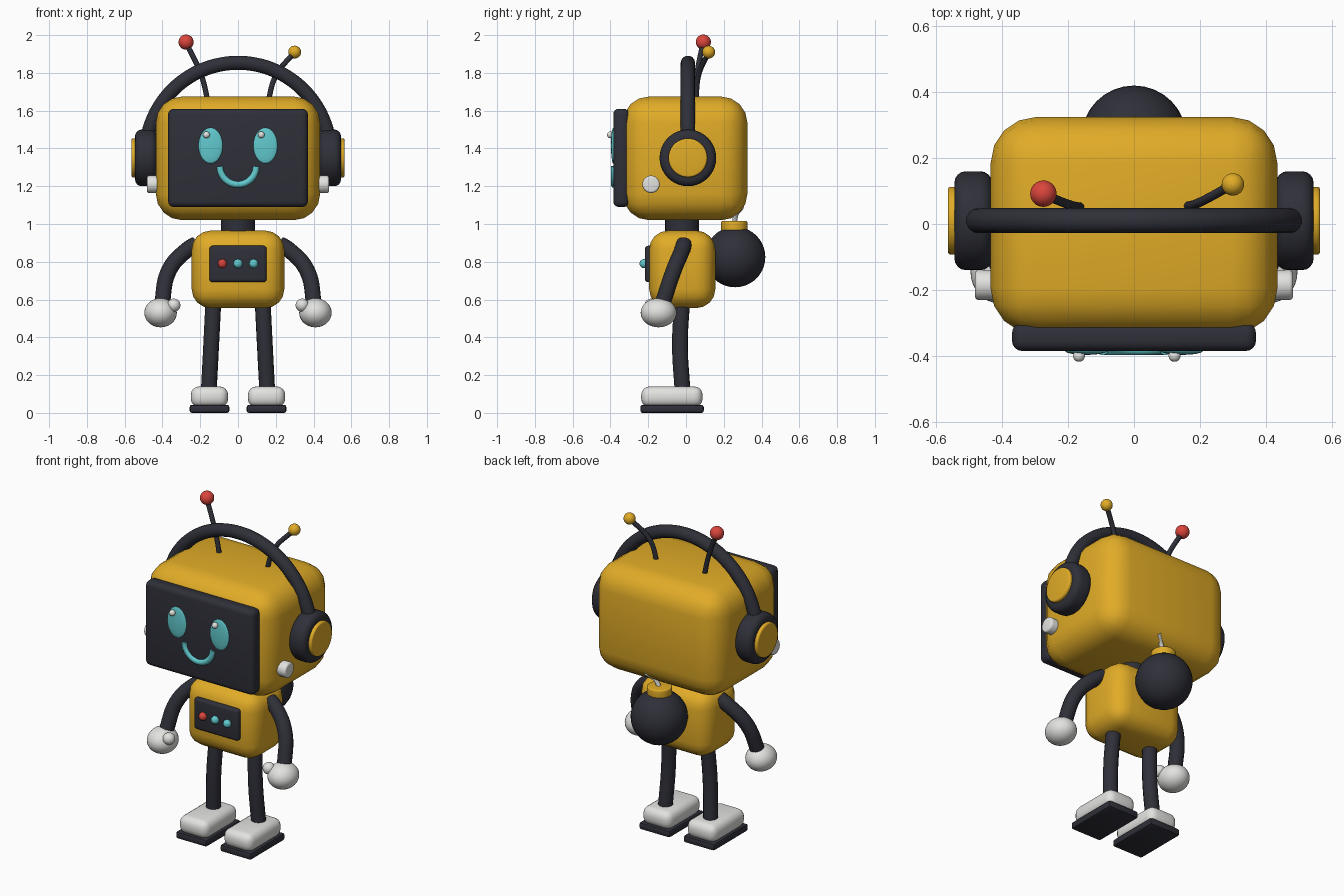
import bpy, bmesh, math
from mathutils import Matrix

cube = bpy.data.objects.get("Cube")
if cube:
    bpy.data.objects.remove(cube, do_unlink=True)


def material(name, rgb):
    m = bpy.data.materials.new(name)
    m.use_nodes = True
    m.diffuse_color = (*rgb, 1)
    node = next(n for n in m.node_tree.nodes if n.type == 'BSDF_PRINCIPLED')
    node.inputs["Base Color"].default_value = (*rgb, 1)
    node.inputs["Roughness"].default_value = 0.6
    return m


YELLOW = material("golden yellow", (0.75, 0.41, 0.02))
DARK = material("charcoal", (0.028, 0.029, 0.04))
WHITE = material("off white", (0.76, 0.76, 0.74))
RED = material("red", (0.7, 0.06, 0.045))
TEAL = material("teal", (0.12, 0.59, 0.62))


def finish(name, mesh, mat):
    mesh.materials.clear()
    mesh.materials.append(mat)
    ob = bpy.data.objects.new(name, mesh)
    bpy.context.collection.objects.link(ob)
    bpy.ops.object.select_all(action='DESELECT')
    ob.select_set(True)
    bpy.context.view_layer.objects.active = ob
    bpy.ops.object.shade_smooth_by_angle(angle=math.radians(35))
    return ob


def from_bmesh(name, bm, mat):
    mesh = bpy.data.meshes.new(name)
    bm.to_mesh(mesh)
    bm.free()
    return finish(name, mesh, mat)


def box(name, mat, xs, ys, zs, radius, segments=4):
    """Rounded box from its limits on each axis."""
    bm = bmesh.new()
    bmesh.ops.create_cube(bm, size=1)
    for v in bm.verts:
        for i, (lo, hi) in enumerate((xs, ys, zs)):
            v.co[i] = lo if v.co[i] < 0 else hi
    bmesh.ops.bevel(bm, geom=bm.edges[:], offset=radius, segments=segments,
                    profile=0.5, affect='EDGES', clamp_overlap=True)
    return from_bmesh(name, bm, mat)


def ball(name, mat, centre, radii):
    if not isinstance(radii, tuple):
        radii = (radii,) * 3
    bm = bmesh.new()
    bmesh.ops.create_uvsphere(bm, u_segments=32, v_segments=20, radius=1)
    bm.transform(Matrix.Translation(centre) @ Matrix.Diagonal((*radii, 1)))
    return from_bmesh(name, bm, mat)


def drum(name, mat, centre, radius, depth, rim, axis='Z'):
    """Cylinder with rounded rims, along X or Z."""
    bm = bmesh.new()
    bmesh.ops.create_cone(bm, cap_ends=True, segments=40, radius1=radius,
                          radius2=radius, depth=depth)
    rims = [e for e in bm.edges if any(len(f.verts) > 4 for f in e.link_faces)]
    if rim:
        bmesh.ops.bevel(bm, geom=rims, offset=rim, segments=4,
                        profile=0.5, affect='EDGES')
    turn = Matrix.Rotation(math.pi / 2, 4, 'Y') if axis == 'X' else Matrix()
    bm.transform(Matrix.Translation(centre) @ turn)
    return from_bmesh(name, bm, mat)


def tube(name, mat, points, radius):
    """Capped round tube along a smooth path."""
    curve = bpy.data.curves.new(name + "_path", 'CURVE')
    curve.dimensions = '3D'
    curve.bevel_depth = radius
    curve.bevel_resolution = 5
    curve.use_fill_caps = True
    spline = curve.splines.new('BEZIER')
    spline.resolution_u = 10
    spline.bezier_points.add(len(points) - 1)
    for bp, p in zip(spline.bezier_points, points):
        bp.co = p
        bp.handle_left_type = bp.handle_right_type = 'AUTO'
    temp = bpy.data.objects.new(name + "_path", curve)
    bpy.context.collection.objects.link(temp)
    bpy.context.view_layer.update()
    dg = bpy.context.evaluated_depsgraph_get()
    mesh = bpy.data.meshes.new_from_object(temp.evaluated_get(dg))
    bpy.data.objects.remove(temp, do_unlink=True)
    mesh.name = name
    return finish(name, mesh, mat)


def arc(radius, y, z, start, end, steps):
    angles = [start + (end - start) * i / steps for i in range(steps + 1)]
    return [(radius * math.cos(a), y, z + radius * math.sin(a)) for a in angles]


# Head, neck and torso
box("head", YELLOW, (-0.435, 0.435), (-0.335, 0.325), (1.02, 1.675), 0.14)
box("face_screen", DARK, (-0.37, 0.37), (-0.385, -0.3), (1.09, 1.61), 0.03)
drum("neck", DARK, (0, -0.02, 0.99), 0.09, 0.14, 0)
box("torso", YELLOW, (-0.245, 0.245), (-0.195, 0.155), (0.555, 0.965), 0.1)

# Face
tube("smile", TEAL, arc(0.096, -0.38, 1.305, math.pi, 2 * math.pi, 12), 0.018)
for side, x in (("right", -0.145), ("left", 0.145)):
    ball(side + "_eye", TEAL, (x, -0.385, 1.415), (0.064, 0.012, 0.094))
    ball(side + "_eye_glint", WHITE, (x - 0.022, -0.4, 1.472), 0.018)

# Chest panel with lights
box("chest_panel", DARK, (-0.152, 0.152), (-0.218, -0.17), (0.692, 0.885), 0.018)
for name, mat, x in (("red", RED, -0.083), ("middle", TEAL, 0), ("end", TEAL, 0.083)):
    ball(name + "_light", mat, (x, -0.222, 0.79), 0.024)

# Headphones
tube("headband", DARK, arc(0.488, 0.01, 1.365, 0, math.pi, 16), 0.038)

# Paired parts
for side, s in (("right", -1), ("left", 1)):
    drum(side + "_ear_cup", DARK, (s * 0.488, 0.01, 1.35), 0.15, 0.114, 0.035, 'X')
    drum(side + "_ear_cap", YELLOW, (s * 0.54, 0.01, 1.35), 0.103, 0.05, 0.01, 'X')
    drum(side + "_knob", WHITE, (s * 0.445, -0.185, 1.21), 0.046, 0.075, 0.012, 'X')
    tube(side + "_arm", DARK, [(s * 0.22, -0.01, 0.895), (s * 0.27, -0.02, 0.863),
                               (s * 0.365, -0.065, 0.755), (s * 0.405, -0.13, 0.56)], 0.042)
    ball(side + "_hand", WHITE, (s * 0.41, -0.145, 0.53), (0.086, 0.095, 0.077))
    ball(side + "_thumb", WHITE, (s * 0.34, -0.185, 0.57), 0.035)
    tube(side + "_leg", DARK, [(s * 0.13, -0.02, 0.6), (s * 0.142, -0.032, 0.36),
                               (s * 0.155, -0.018, 0.11)], 0.042)
    foot = sorted((s * 0.052, s * 0.25))
    box(side + "_shoe", WHITE, foot, (-0.237, 0.088), (0.03, 0.14), 0.045)
    sole = sorted((s * 0.046, s * 0.256))
    box(side + "_sole", DARK, sole, (-0.242, 0.094), (0, 0.043), 0.012, 2)

# Antennas
tube("right_antenna", DARK, [(-0.155, 0.05, 1.63), (-0.195, 0.058, 1.79),
                             (-0.275, 0.09, 1.96)], 0.014)
ball("right_antenna_tip", RED, (-0.275, 0.092, 1.963), 0.04)
tube("left_antenna", DARK, [(0.155, 0.052, 1.63), (0.2, 0.066, 1.785),
                            (0.3, 0.12, 1.91)], 0.014)
ball("left_antenna_tip", YELLOW, (0.3, 0.12, 1.91), 0.034)

# Round backpack with cap and fuse
ball("backpack_ball", DARK, (0, 0.26, 0.825), 0.16)
drum("backpack_cap", YELLOW, (0, 0.256, 0.985), 0.07, 0.06, 0.008)
tube("backpack_fuse", WHITE, [(0, 0.256, 1.0), (0.025, 0.265, 1.05),
                              (0.07, 0.296, 1.09)], 0.013)
